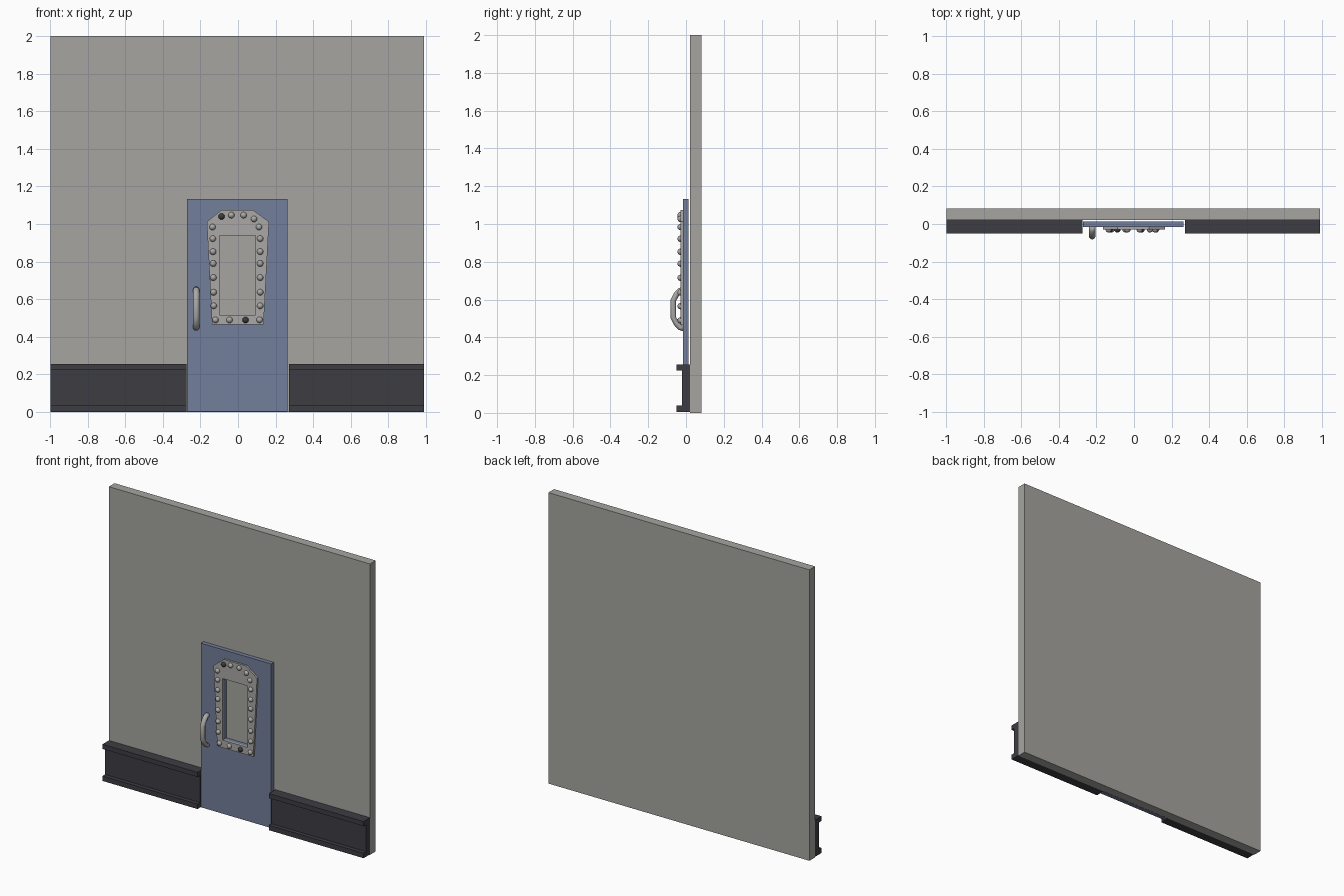
import bpy, bmesh, math
from mathutils import Vector

if "Cube" in bpy.data.objects:
    bpy.data.objects.remove(bpy.data.objects["Cube"])


def material(name, rgb):
    m = bpy.data.materials.new(name)
    m.diffuse_color = (*rgb, 1)
    m.use_nodes = True
    m.node_tree.nodes["Principled BSDF"].inputs["Base Color"].default_value = m.diffuse_color
    return m


WALL = material("wall_grey", (0.38, 0.375, 0.355))
STEEL = material("steel_grey", (0.40, 0.395, 0.38))
BLUE = material("door_blue", (0.17, 0.21, 0.32))
DARK = material("dark_charcoal", (0.048, 0.045, 0.055))


def finish(bm, name, mat):
    bmesh.ops.recalc_face_normals(bm, faces=bm.faces)
    me = bpy.data.meshes.new(name)
    bm.to_mesh(me)
    bm.free()
    ob = bpy.data.objects.new(name, me)
    bpy.context.collection.objects.link(ob)
    me.materials.append(mat)
    return ob


def plate(name, outer, hole, y0, y1, mat):
    """Upright plate from an x,z outline, with an optional hole."""
    bm = bmesh.new()
    for loop in (outer, hole):
        vs = [bm.verts.new((x, y0, z)) for x, z in loop]
        for i in range(len(vs)):
            bm.edges.new((vs[i - 1], vs[i]))
    bmesh.ops.triangle_fill(bm, use_beauty=True, edges=bm.edges[:])
    ext = bmesh.ops.extrude_face_region(bm, geom=bm.faces[:], use_keep_orig=True)
    moved = [g for g in ext["geom"] if isinstance(g, bmesh.types.BMVert)]
    bmesh.ops.translate(bm, vec=(0, y1 - y0, 0), verts=moved)
    return finish(bm, name, mat)


def rect(x0, x1, z0, z1):
    return [(x0, z0), (x1, z0), (x1, z1), (x0, z1)]


def rail(name, x0, x1):
    """Channel-shaped skirting rail, profile in y,z swept along x."""
    prof = [(0.02, 0.004), (-0.05, 0.004), (-0.05, 0.038), (-0.022, 0.038),
            (-0.022, 0.224), (-0.05, 0.224), (-0.05, 0.256), (0.02, 0.256)]
    bm = bmesh.new()
    f = bm.faces.new([bm.verts.new((x0, y, z)) for y, z in prof])
    ext = bmesh.ops.extrude_face_region(bm, geom=[f], use_keep_orig=True)
    moved = [g for g in ext["geom"] if isinstance(g, bmesh.types.BMVert)]
    bmesh.ops.translate(bm, vec=(x1 - x0, 0, 0), verts=moved)
    return finish(bm, name, DARK)


# Wall and skirting rails
plate("wall", rect(-0.996, 0.99, 0, 2), [], 0.02, 0.082, WALL)
rail("left_rail", -0.996, -0.273)
rail("right_rail", 0.27, 0.99)

# Door with window opening
window = rect(-0.098, 0.092, 0.517, 0.94)
plate("door", rect(-0.271, 0.263, 0.004, 1.132), window, -0.016, 0.013, BLUE)

# Tapered window frame
coffin = [(-0.138, 0.465), (0.136, 0.465), (0.165, 1.012),
          (0.08, 1.074), (-0.088, 1.074), (-0.166, 1.012)]
plate("window_frame", coffin, window, -0.029, -0.014, STEEL)

# Domed bolts around the frame
side_z = [0.565, 0.637, 0.715, 0.79, 0.853, 0.922, 0.984]
bolts = [(-0.129 - 0.001 * i, z) for i, z in enumerate(side_z)]
bolts += [(0.118, z) for z in side_z[:-1]] + [(0.112, 0.984)]
bolts += [(-0.12, 0.49), (-0.045, 0.49), (0.115, 0.49),
          (-0.035, 1.047), (0.03, 1.047), (0.085, 1.027)]
dark_bolts = [(-0.088, 1.04), (0.04, 0.49)]
for i, (x, z) in enumerate(bolts + dark_bolts):
    bm = bmesh.new()
    bmesh.ops.create_uvsphere(bm, u_segments=12, v_segments=8, radius=0.017)
    for v in bm.verts:
        v.co = Vector((x + v.co.x, -0.029 - v.co.z * 0.95, z + v.co.y))
    ob = finish(bm, f"bolt_{i}", DARK if (x, z) in dark_bolts else STEEL)
    ob.data.shade_smooth()

# Door handle: tube along a bent path in y,z
path = [(-0.012, 0.447), (-0.032, 0.452), (-0.052, 0.475), (-0.067, 0.505),
        (-0.067, 0.595), (-0.052, 0.625), (-0.032, 0.648), (-0.012, 0.653)]
bm = bmesh.new()
rings = []
N = 12
for i, p in enumerate(path):
    a, b = path[max(i - 1, 0)], path[min(i + 1, len(path) - 1)]
    t = Vector((0, b[0] - a[0], b[1] - a[1])).normalized()
    side = Vector((1, 0, 0))
    up = t.cross(side)
    c = Vector((-0.222, *p))
    rings.append([bm.verts.new(c + 0.017 * math.cos(k * math.tau / N) * side
                               + 0.015 * math.sin(k * math.tau / N) * up)
                  for k in range(N)])
for r, s in zip(rings, rings[1:]):
    for k in range(N):
        bm.faces.new((r[k - 1], r[k], s[k], s[k - 1]))
bm.faces.new(rings[0])
bm.faces.new(rings[-1])
handle = finish(bm, "door_handle", STEEL)
handle.data.shade_smooth()
